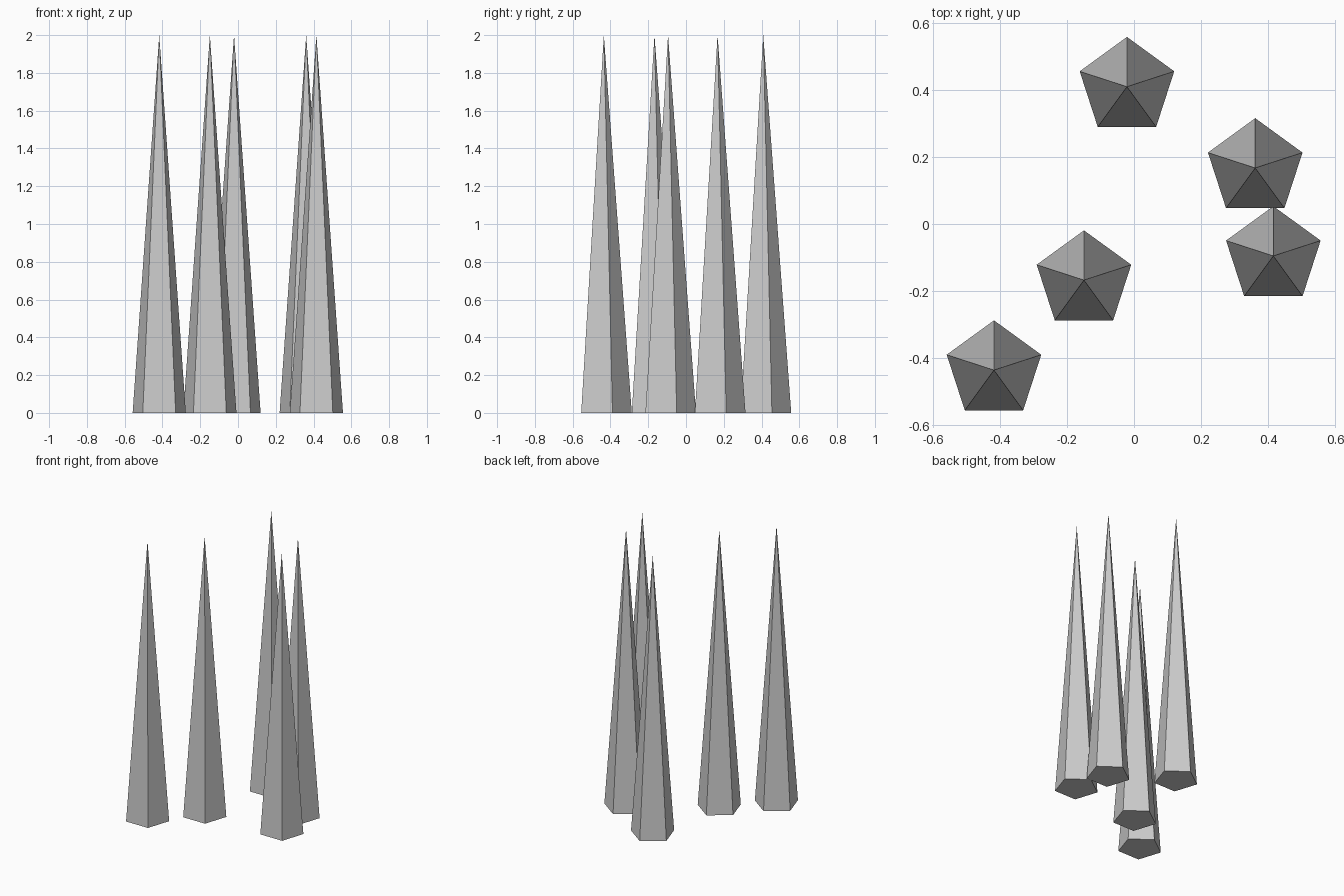
import bpy
import bmesh
from math import sin, cos, tau

cube = bpy.data.objects.get("Cube")
if cube:
    bpy.data.objects.remove(cube, do_unlink=True)

RADIUS, HEIGHT, SIDES = 0.148, 2.0, 5

# One grey for all spikes
grey = bpy.data.materials.new("light_grey")
grey.use_nodes = True
colour = (0.6, 0.6, 0.6, 1)
grey.diffuse_color = colour
grey.node_tree.nodes["Principled BSDF"].inputs["Base Color"].default_value = colour


def add_spike(name, x, y):
    """Five-sided spike with one corner pointing to the back."""
    bm = bmesh.new()
    ring = [bm.verts.new((-RADIUS * sin(tau * i / SIDES), RADIUS * cos(tau * i / SIDES), 0))
            for i in range(SIDES)]
    tip = bm.verts.new((0, 0, HEIGHT))
    bm.faces.new(reversed(ring))
    for i in range(SIDES):
        bm.faces.new((ring[i], ring[(i + 1) % SIDES], tip))
    mesh = bpy.data.meshes.new(name)
    bm.to_mesh(mesh)
    bm.free()
    mesh.materials.append(grey)
    spike = bpy.data.objects.new(name, mesh)
    spike.location = (x, y, 0)
    bpy.context.collection.objects.link(spike)


# Scattered group of upright spikes
add_spike("spike_front_right", -0.417, -0.435)
add_spike("spike_middle_right", -0.149, -0.167)
add_spike("spike_back", -0.021, 0.409)
add_spike("spike_back_left", 0.361, 0.167)
add_spike("spike_front_left", 0.415, -0.095)
